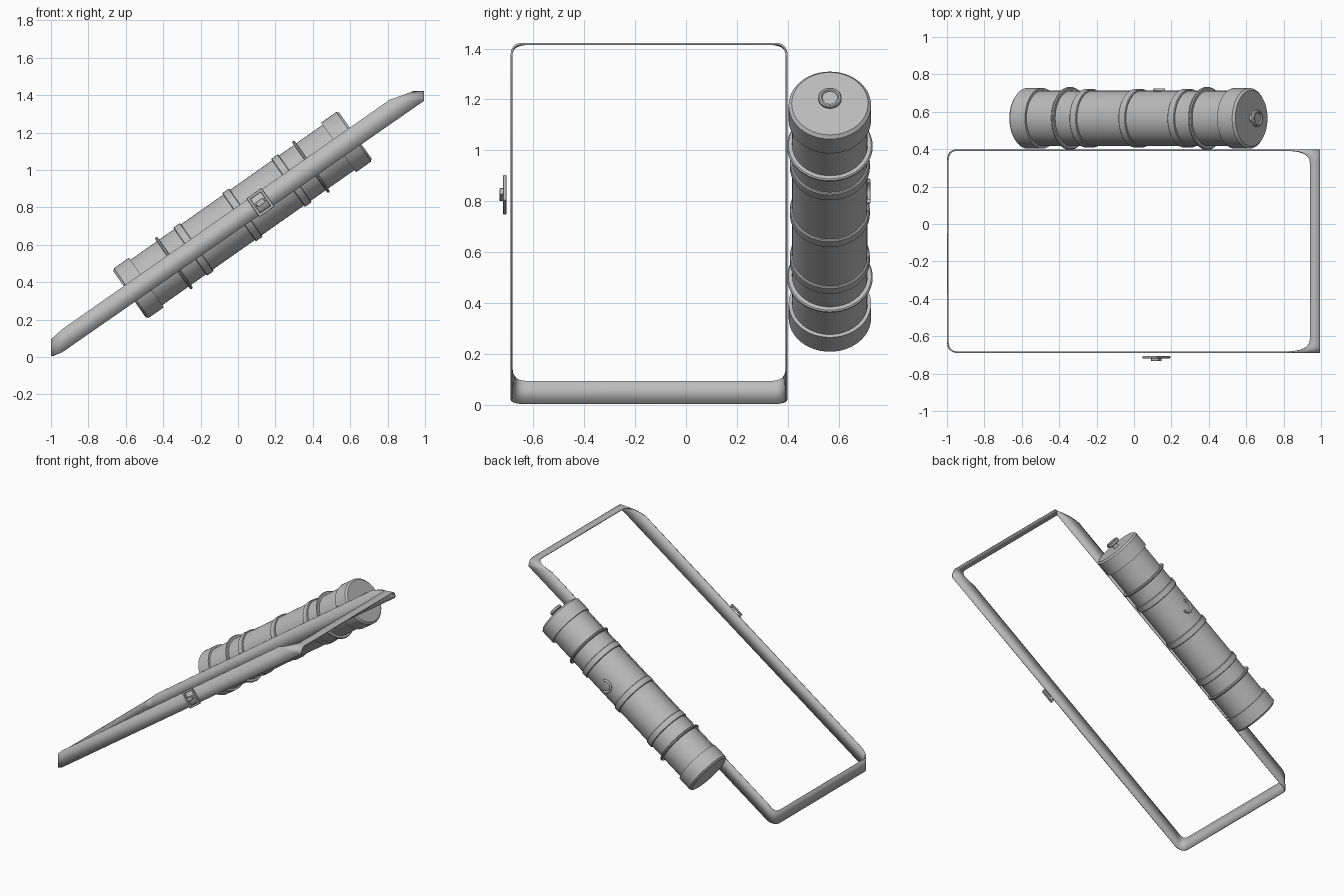
import bpy, bmesh, math
from mathutils import Matrix, Vector

if "Cube" in bpy.data.objects:
    bpy.data.objects.remove(bpy.data.objects["Cube"], do_unlink=True)

grey = bpy.data.materials.new("plain grey")
grey.use_nodes = True
COLOUR = (0.5, 0.5, 0.5, 1)
grey.diffuse_color = COLOUR
grey.node_tree.nodes["Principled BSDF"].inputs["Base Color"].default_value = COLOUR

# Slanted frame: local z runs up the tube, local y stays the world y
SLOPE = math.radians(35.1)
TILT = Matrix.Rotation(math.pi / 2 - SLOPE, 4, 'Y')
TUBE = Matrix.Translation((-0.58, 0.565, 0.335)) @ TILT
LENGTH = 1.476


def finish(name, bm, matrix=Matrix(), angle=35):
    bmesh.ops.recalc_face_normals(bm, faces=bm.faces)
    mesh = bpy.data.meshes.new(name)
    bm.to_mesh(mesh)
    bm.free()
    mesh.materials.append(grey)
    ob = bpy.data.objects.new(name, mesh)
    bpy.context.scene.collection.objects.link(ob)
    ob.matrix_world = matrix
    bpy.ops.object.select_all(action='DESELECT')
    ob.select_set(True)
    bpy.context.view_layer.objects.active = ob
    bpy.ops.object.shade_smooth_by_angle(angle=math.radians(angle))
    return ob


def lathe(name, profile, steps=48):
    """Revolve (radius, height) points about the tube axis."""
    bm = bmesh.new()
    verts = [bm.verts.new((r, 0, h)) for r, h in profile]
    edges = [bm.edges.new(pair) for pair in zip(verts, verts[1:])]
    bmesh.ops.spin(bm, geom=verts + edges, cent=(0, 0, 0), axis=(0, 0, 1),
                   angle=math.tau, steps=steps, use_duplicate=False)
    bmesh.ops.remove_doubles(bm, verts=bm.verts, dist=0.0001)
    return finish(name, bm, TUBE)


def band(name, centre, radius, width, bevel):
    lo, hi, inner = centre - width / 2, centre + width / 2, 0.14
    lathe(name, [(inner, lo), (radius - bevel, lo), (radius, lo + bevel),
                 (radius, hi - bevel), (radius - bevel, hi), (inner, hi)])


# Tube body and end caps
BODY, CAP, CAP_LEN, CH = 0.148, 0.162, 0.11, 0.012
lathe("tube_body", [(0, 0.02), (BODY, 0.02), (BODY, LENGTH - 0.02), (0, LENGTH - 0.02)])
for name, end, s in (("bottom_cap", 0, 1), ("lid", LENGTH, -1)):
    lathe(name, [(0, end), (CAP - CH, end), (CAP, end + s * CH),
                 (CAP, end + s * CAP_LEN), (BODY - 0.01, end + s * CAP_LEN)])

# Raised bands and thin flanges, mirrored about the middle
band("middle_band", LENGTH / 2, 0.157, 0.045, 0.004)
for label, s in (("lower", -1), ("upper", 1)):
    band(label + "_band", LENGTH / 2 + s * 0.32, 0.157, 0.045, 0.004)
    band(label + "_flange", LENGTH / 2 + s * 0.448, 0.168, 0.016, 0.005)

# Knob on the lid, with a dished face
lathe("lid_knob", [(0.02, LENGTH - 0.01), (0.02, LENGTH + 0.025), (0.04, LENGTH + 0.025),
                   (0.046, LENGTH + 0.03), (0.046, LENGTH + 0.042), (0.041, LENGTH + 0.047),
                   (0.034, LENGTH + 0.047), (0.03, LENGTH + 0.04), (0, LENGTH + 0.04)], 32)


# Open loop on the back of the tube
curve = bpy.data.curves.new("back_loop", 'CURVE')
curve.dimensions = '3D'
curve.bevel_depth = 0.008
curve.bevel_resolution = 3
curve.use_fill_caps = True
spline = curve.splines.new('POLY')
COUNT = 24
spline.points.add(COUNT)
for i, p in enumerate(spline.points):
    a = math.radians(70 + 220 * i / COUNT)
    p.co = (0.15 + 0.042 * math.cos(a), 0.717, 0.84 + 0.042 * math.sin(a), 1)
curve.materials.append(grey)
loop = bpy.data.objects.new("back_loop", curve)
bpy.context.scene.collection.objects.link(loop)


# Strap: a closed ribbon between two rounded loops
def corner(start, control, end, n=8):
    pts = []
    for i in range(n + 1):
        t = i / n
        pts.append(Vector(start) * (1 - t) ** 2 + Vector(control) * 2 * t * (1 - t)
                   + Vector(end) * t * t)
    return pts


MID, HALF = -0.145, 0.54


def edge_loop(low, high):
    """Each end gives its side point, its end point and its corner inset."""
    half = []
    for (side, tip, inset), flip in ((low, True), (high, False)):
        pts = corner((side[0], HALF, side[1]), (tip[0], HALF, tip[1]),
                     (tip[0], HALF - inset, tip[1]))
        half += pts[::-1] if flip else pts
    other = [Vector((p.x, -p.y, p.z)) for p in reversed(half)]
    return [p + Vector((0, MID, 0)) for p in half + other]


under = edge_loop(((-0.94, 0.025), (-0.995, 0.004), 0.05), ((0.995, 1.37), (0.995, 1.418), 0.04))
over = edge_loop(((-0.945, 0.145), (-0.995, 0.095), 0.06), ((0.81, 1.375), (0.94, 1.418), 0.07))
bm = bmesh.new()
rows = [[bm.verts.new(p) for p in pts] for pts in (under, over)]
n = len(under)
for i in range(n):
    j = (i + 1) % n
    bm.faces.new((rows[0][i], rows[0][j], rows[1][j], rows[1][i]))
strap = finish("strap", bm, angle=40)
solid = strap.modifiers.new("thickness", 'SOLIDIFY')
solid.thickness = 0.008
solid.offset = 0

# Buckle: frame, centre bar and raised prong, one mesh
bm = bmesh.new()
BUCKLE = [((0, 0, s * 0.041), (0.12, 0.014, 0.016)) for s in (-1, 1)]
BUCKLE += [((s * 0.053, 0, 0), (0.016, 0.014, 0.098)) for s in (-1, 1)]
BUCKLE += [((0, 0, 0), (0.014, 0.012, 0.08)), ((0, -0.013, 0), (0.03, 0.016, 0.05))]
for place, size in BUCKLE:
    bmesh.ops.create_cube(bm, size=1, matrix=Matrix.Translation(place)
                          @ Matrix.Diagonal((*size, 1)))
buckle = finish("buckle", bm, Matrix.Translation((0.12, -0.712, 0.826)) @ TILT)
bevel = buckle.modifiers.new("soft edges", 'BEVEL')
bevel.width = 0.002
